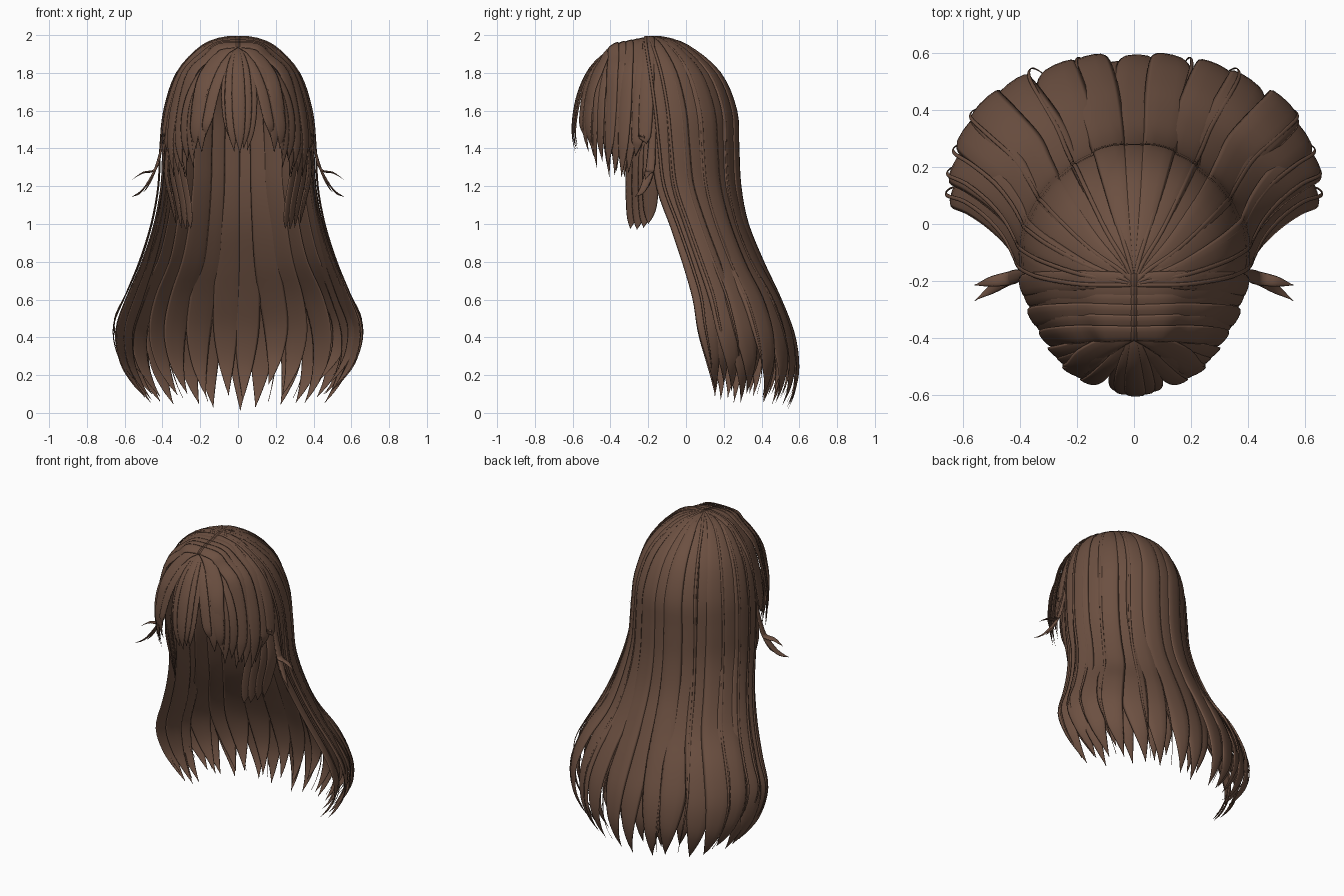
import bpy, math, random
from mathutils import Vector

random.seed(4)
if "Cube" in bpy.data.objects:
    bpy.data.objects.remove(bpy.data.objects["Cube"])

BROWN = (0.15, 0.08, 0.053, 1)
brown = bpy.data.materials.new("hair brown")
brown.use_nodes = True
brown.diffuse_color = BROWN
bsdf = brown.node_tree.nodes["Principled BSDF"]
bsdf.inputs["Base Color"].default_value = BROWN
bsdf.inputs["Roughness"].default_value = 0.7

SIDES = 10


def spline(rows, steps=4):
    """Catmull-Rom through rows of (x, y, z, half width)."""
    rows = [Vector(r) for r in rows]
    rows = [rows[0]] + rows + [rows[-1]]
    out = []
    for a, b, c, d in zip(rows, rows[1:], rows[2:], rows[3:]):
        for i in range(steps):
            t = i / steps
            out.append(b + (c - a) * t / 2 + (a * 2 - b * 5 + c * 4 - d) * t * t / 2
                       + (b * 3 - a - c * 3 + d) * t ** 3 / 2)
    return out + [rows[-1]]


def add_lock(verts, faces, rows, thick):
    """Flat tapering lock of hair whose broad side faces away from the head."""
    rings = spline(rows)
    pts = [r.to_3d() for r in rings]
    base = len(verts)
    for i, p in enumerate(pts):
        tangent = (pts[min(i + 1, len(pts) - 1)] - pts[max(i - 1, 0)]).normalized()
        out = p - Vector((0, -0.12, min(p.z, 1.5)))
        side = tangent.cross(out).normalized()
        out = side.cross(tangent)
        w = max(rings[i][3], 0.0015)
        for k in range(SIDES):
            a = 2 * math.pi * k / SIDES
            depth = thick if math.sin(a) > 0 else thick * 0.3
            verts.append(p + side * math.cos(a) * w + out * math.sin(a) * w * depth)
    for i in range(len(pts) - 1):
        for k in range(SIDES):
            a, b = base + i * SIDES + k, base + i * SIDES + (k + 1) % SIDES
            faces.append((a, b, b + SIDES, a + SIDES))
    faces.append(tuple(base + k for k in reversed(range(SIDES))))
    faces.append(tuple(len(verts) - SIDES + k for k in range(SIDES)))


def make_hair(name, locks, thick=0.2):
    verts, faces = [], []
    for rows in locks:
        add_lock(verts, faces, rows, thick)
    mesh = bpy.data.meshes.new(name)
    mesh.from_pydata(verts, [], faces)
    mesh.materials.append(brown)
    mesh.polygons.foreach_set("use_smooth", [True] * len(faces))
    obj = bpy.data.objects.new(name, mesh)
    bpy.context.collection.objects.link(obj)


def both(fn):
    return fn(1) + fn(-1)


# Long back hair: height, half breadth, side y, rear y, lock fullness
BACK = [(1.99, .05, -.21, -.13, 1), (1.945, .18, -.2, .01, 1), (1.8, .31, -.17, .18, 1),
        (1.6, .375, -.14, .265, 1), (1.4, .395, -.12, .275, 1), (1.2, .405, -.095, .285, 1),
        (1.0, .44, -.025, .322, 1), (.8, .5, .045, .40, 1), (.6, .57, .1, .485, .95),
        (.4, .63, .125, .56, .8), (.22, .615, .15, .59, .55), (.09, .56, .16, .575, .27),
        (0, .5, .16, .54, 0)]


def back_lock(angle, scale, tip, step, sway=0, width=None):
    """Lock over the back; it sways sideways by some degrees below the neck."""
    rows = [(0, -.215, 1.985, .004)]
    for z, rx, side_y, rear_y, full in BACK:
        a = math.radians(angle + sway * max(0, 1 - z))
        # the shell narrows diagonally over the head and squares out at the ends
        diagonal = 1 + math.sin(2 * a) ** 2 * (.05 if z < .7 else -.035)
        x = rx * scale * diagonal * math.sin(a)
        y = side_y + (rear_y - side_y) * scale * diagonal * math.cos(a)
        if z < .7:
            z = tip + z * (.7 - tip) / .7
        radius = (rx * (1 + abs(math.cos(a))) + (rear_y - side_y) * abs(math.sin(a))) / 2
        rows.append((x, y, z, width * full if width else radius * math.radians(step) * .6 * full))
    return rows


outer = [back_lock((i - 7) * 13, 1 + random.uniform(-.02, .01),
                   .012 + .12 * abs(i - 7) / 7 * random.uniform(.6, 1.1), 13.5,
                   random.uniform(-3, 3) if 0 < i < 14 else 0)
         for i in range(15)]
make_hair("back_hair_outer", outer)

inner = [back_lock(i * 13 - 84.5, random.uniform(.89, .96), random.uniform(.05, .18), 12,
                   random.uniform(-4, 4))
         for i in range(14)]
make_hair("back_hair_inner", inner)

# Stray thin strands that float just off the back hair
strays = both(lambda s: [back_lock(s * a, k, t, 1, 0, .008)
                         for a, k, t in ((93, 1.045, .15), (84, 1.04, .22), (74, 1.03, .2),
                                         (58, 1.03, .1), (33, 1.03, .08), (18, 1.02, .06))])
make_hair("back_stray_strands", strays, .6)


# Bands that fall sideways from the parting
def side_bands(s):
    locks = []
    for i in range(6):
        y = -.2 - i * .037
        k = (.95, .91, .86, .86, .79, .75)[i]
        top = 1.988 - .008 * i
        tip = (1.5, 1.36, 1.27, 1.25, 1.26, 1.3)[i]
        locks.append([(-.01 * s, y, top, .03), (.1 * s, y, top - .01, .034),
                      (.21 * s * k, y, 1.925 - .008 * i, .037), (.325 * s * k, y - .005, 1.8, .039),
                      (.39 * s * k, y - .012, 1.62, .04), (.415 * s * k, y - .02, 1.46, .034),
                      (.41 * s * k, y - .025, (tip + 1.46) / 2, .022), (.395 * s * k, y - .03, tip, 0)])
    return locks


make_hair("side_bands", both(side_bands))

# Fringe radiating from the front of the parting: height, spread, fullness
FRINGE = [(1.935, .03, .15), (1.9, .3, .5), (1.82, .62, .85), (1.7, .86, 1), (1.57, .98, .95)]


def fringe_lock(angle, drift, tip, width, scale):
    """Lock that leaves the parting at one angle and drifts to another."""
    levels = FRINGE + [(1.57 + (tip - 1.57) * .55, 1, .65), (tip, .94, 0)]
    rows = []
    for i, (z, r, full) in enumerate(levels):
        a = math.radians(angle + drift * i / (len(levels) - 1))
        r *= scale
        rows.append((.305 * r * math.sin(a), -.345 - .25 * r * math.cos(a) - .02 * (1 - r),
                     z, full * width))
    return rows


curtain = both(lambda s: [fringe_lock(s * a, s * d, tip, w, k) for a, d, tip, w, k in
                          ((21, 16, 1.46, .03, 1), (27, 16, 1.38, .036, .98),
                           (37, 13, 1.4, .04, 1.01), (47, 10, 1.3, .04, .98),
                           (57, 9, 1.33, .042, 1.01), (67, 8, 1.25, .04, .98),
                           (79, 6, 1.28, .043, 1), (92, 3, 1.25, .043, .98))])
make_hair("curtain_fringe", curtain)

centre = [fringe_lock(a, d, tip, w, k) for a, d, tip, w, k in
          ((-24, 19, 1.42, .026, .97), (-13, 9, 1.385, .032, 1), (-1, 3, 1.375, .036, 1.02),
           (12, -6, 1.4, .032, 1), (24, -14, 1.39, .026, .98))]
make_hair("centre_fringe", centre)


# Upper fringe layer that closes the front of the head
def fringe_cover(s):
    return [[(0, -.4, 1.94, .01), (.08 * s, -.42 + .02 * i, 1.905, .035),
             (.16 * s, -.465 + .05 * i, 1.8, .046), ((.2 + .026 * i) * s, -.505 + .055 * i, 1.68, .042),
             ((.225 + .026 * i) * s, -.51 + .055 * i, 1.52, .032), ((.235 + .026 * i) * s, -.49 + .05 * i, 1.36, 0)]
            for i in range(3)]


make_hair("fringe_cover", both(fringe_cover))


# Longer locks in front of the ears
def ear_locks(s):
    return [[(.33 * s, y + .02, 1.72, .02), (.355 * s, y, 1.5, .042), ((x + .05) * s, y - .01, 1.28, .045),
             ((x + .02) * s, y - .015, 1.12, .04), ((x + .005) * s, y - .02, tip + .05, .026),
             (x * s, y - .025, tip, 0)]
            for x, y, tip in ((.33, -.175, 1.0), (.3, -.2, .98), (.275, -.235, .97), (.25, -.27, .975))]


make_hair("ear_locks", both(ear_locks))


# Small flicks that curl outwards at the sides
def flicks(s):
    return [[(.375 * s, -.17, 1.6, .008), (.4 * s, -.18, 1.42, .02), (.435 * s, -.19, 1.29, .024),
             ((tx + .445) / 2 * s, (ty - .19) / 2, tz + .035, .018), (tx * s, ty, tz, 0)]
            for tx, ty, tz in ((.56, -.27, 1.145), (.56, -.215, 1.235), (.5, -.235, 1.17))]


make_hair("side_flicks", both(flicks), .35)
